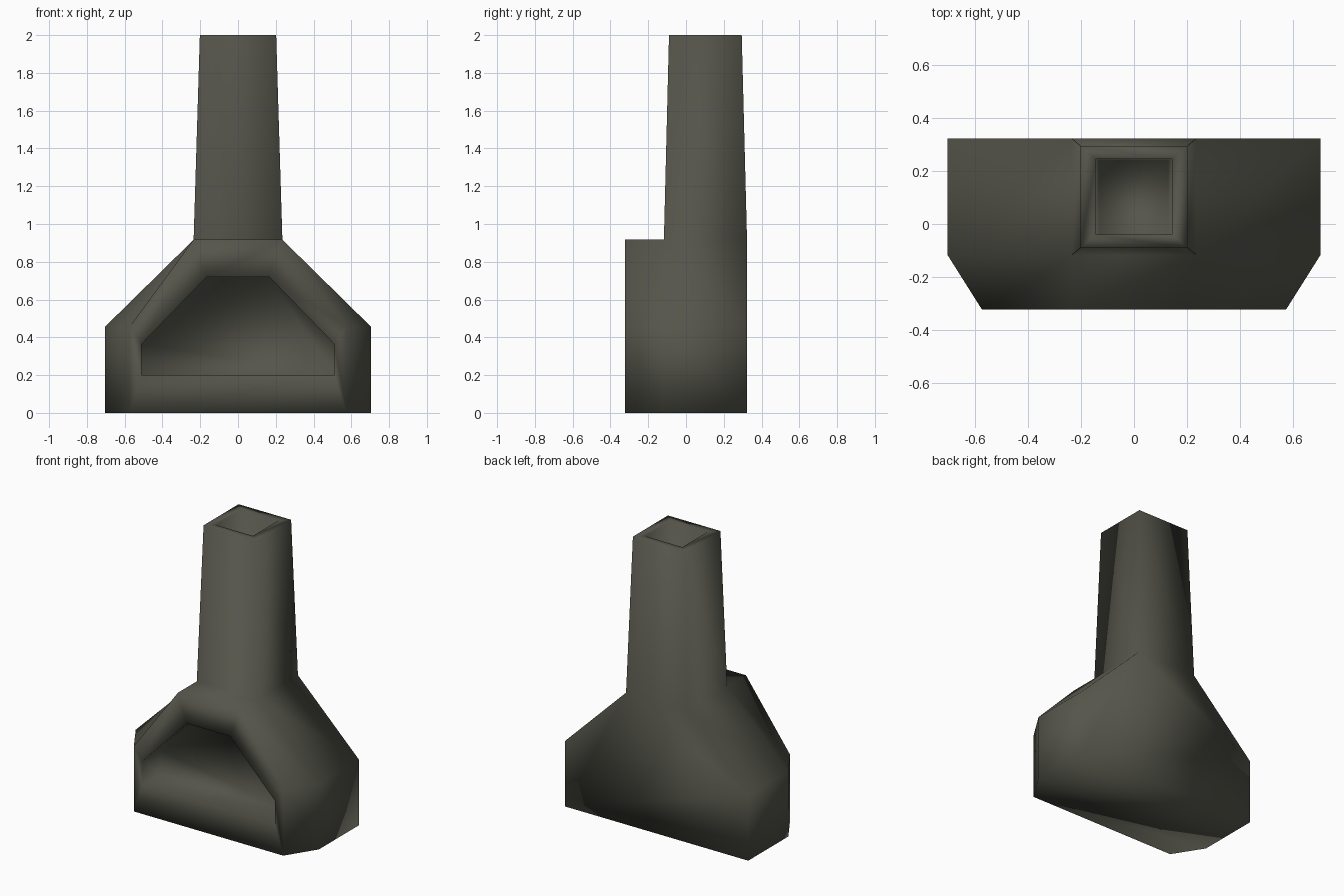
import bpy, bmesh

if "Cube" in bpy.data.objects:
    bpy.data.objects.remove(bpy.data.objects["Cube"])

mat = bpy.data.materials.new("dark olive clay")
mat.diffuse_color = (0.09, 0.09, 0.07, 1)
mat.use_nodes = True
mat.node_tree.nodes["Principled BSDF"].inputs["Base Color"].default_value = mat.diffuse_color

bm = bmesh.new()


def arch(w, h, top_w, top, y, z0=0.0):
    """Six-sided arch outline facing the front."""
    pts = [(-w, z0), (-w, h), (-top_w, top), (top_w, top), (w, h), (w, z0)]
    return [bm.verts.new((x, y, z)) for x, z in pts]


def rect(w, y0, y1, z):
    pts = [(-w, y0), (-w, y1), (w, y1), (w, y0)]
    return [bm.verts.new((x, y, z)) for x, y in pts]


def bridge(a, b, skip=()):
    n = len(a)
    for i in range(n):
        if i not in skip:
            j = (i + 1) % n
            bm.faces.new((a[i], a[j], b[j], b[i]))


# hearth: firebox back, opening, front outline, wide middle, back wall
firebox = arch(0.51, 0.365, 0.165, 0.72, -0.12, 0.2)
opening = arch(0.51, 0.365, 0.165, 0.72, -0.323, 0.2)
front = arch(0.575, 0.455, 0.235, 0.917, -0.323)
middle = arch(0.705, 0.455, 0.235, 0.917, -0.117)
back = arch(0.705, 0.455, 0.235, 0.917, 0.323)
bm.faces.new(firebox)
bridge(firebox, opening)
bridge(opening, front)
bridge(front, middle)
bridge(middle, back, skip=(2,))  # the chimney grows from this gap
bm.faces.new(back)

# chimney: tapered stack, rim and hollow flue
base = [middle[2], back[2], back[3], middle[3]]
stack_top = rect(0.202, -0.09, 0.295, 2.0)
rim = rect(0.143, -0.04, 0.245, 2.0)
flue = rect(0.13, -0.038, 0.243, 1.2)
bridge(base, stack_top)
bridge(stack_top, rim)
bridge(rim, flue)
bm.faces.new(flue)

bmesh.ops.recalc_face_normals(bm, faces=bm.faces)
for f in bm.faces:
    f.smooth = True  # soft shading across the whole form

mesh = bpy.data.meshes.new("fireplace")
bm.to_mesh(mesh)
bm.free()
mesh.materials.append(mat)
bpy.context.collection.objects.link(bpy.data.objects.new("fireplace", mesh))
